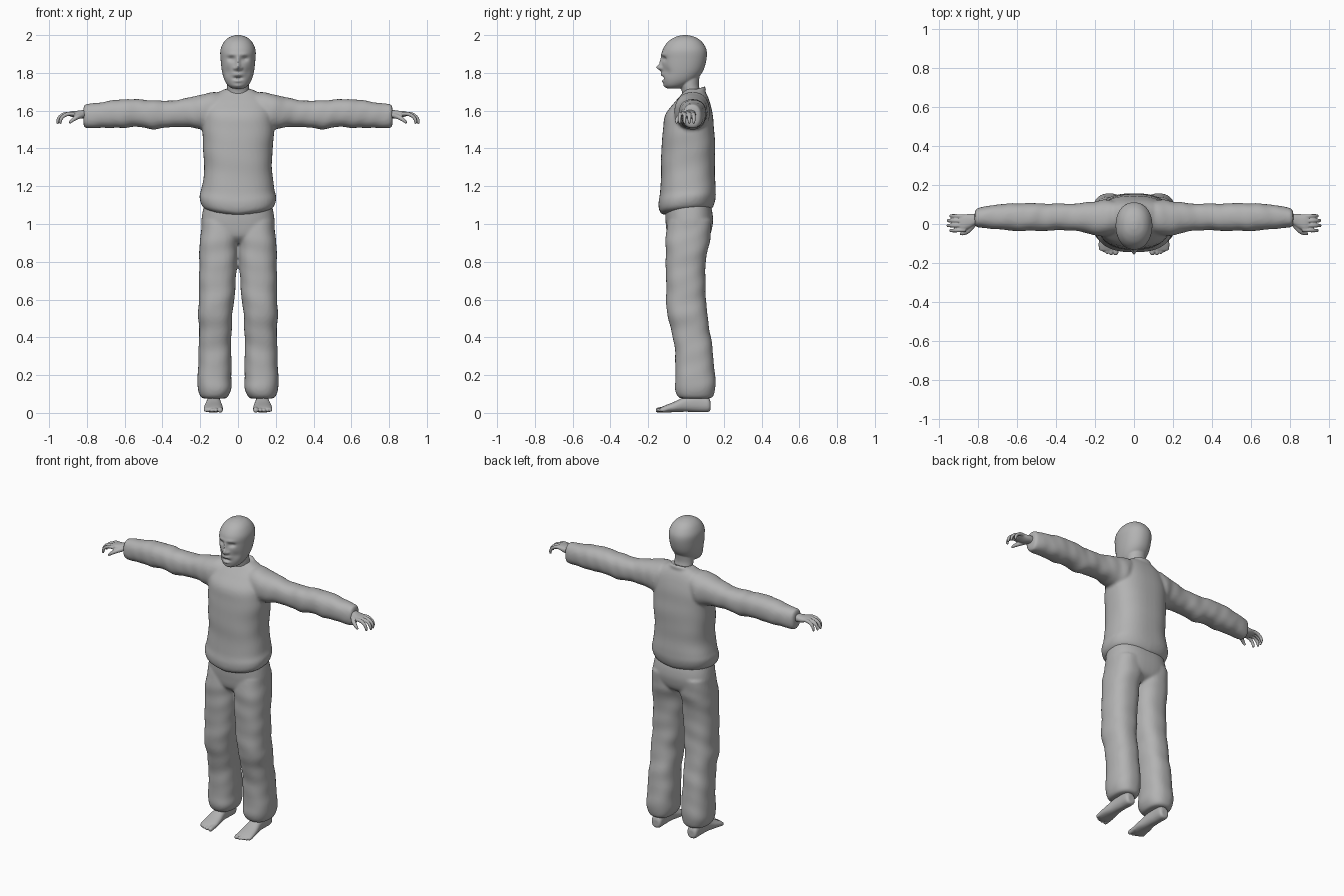
import bpy, bmesh, math
from mathutils import Vector

grey = bpy.data.materials.new("plain grey")
grey.diffuse_color = (0.45, 0.45, 0.45, 1)


def skin(bm, rings):
    """Bridge rings of points into a closed tube."""
    rows = [[bm.verts.new(p) for p in ring] for ring in rings]
    n = len(rows[0])
    for r0, r1 in zip(rows, rows[1:]):
        for i in range(n):
            j = (i + 1) % n
            bm.faces.new((r0[i], r0[j], r1[j], r1[i]))
    bm.faces.new(rows[0][::-1])
    bm.faces.new(rows[-1])


def spline(keys, steps):
    """Catmull-Rom interpolation of rows of numbers."""
    out = []
    for i in range(len(keys) - 1):
        a, b = keys[max(i - 1, 0)], keys[i]
        c, d = keys[i + 1], keys[min(i + 2, len(keys) - 1)]
        for s in range(steps):
            t = s / steps
            out.append([0.5 * (2*q + (r - p)*t + (2*p - 5*q + 4*r - w)*t*t
                               + (3*q - p - 3*r + w)*t**3)
                        for p, q, r, w in zip(a, b, c, d)])
    return out + [list(keys[-1])]


def loft(bm, axis, keys, power=2.3, seg=48, steps=7, fold=0.0, freq=40):
    """Rows are (position along axis, a0, a1, b0, b1): rounded sections."""
    rings = []
    for t, a0, a1, b0, b1 in spline(keys, steps):
        ring = []
        for i in range(seg):
            g = 2 * math.pi * i / seg
            c, s = math.cos(g), math.sin(g)
            k = 1 + fold * (math.sin(t*freq + 2*c + s) + 0.6*math.sin(t*freq*1.7 - 3*s + c))
            a = (a0 + a1)/2 + k*(a1 - a0)/2 * math.copysign(abs(c)**(2/power), c)
            b = (b0 + b1)/2 + k*(b1 - b0)/2 * math.copysign(abs(s)**(2/power), s)
            ring.append({'x': (t, a, b), 'y': (a, t, b), 'z': (a, b, t)}[axis])
        rings.append(ring)
    skin(bm, rings)


def tube(bm, path, seg=12):
    """Path rows are (x, y, z, radius)."""
    rows = spline(path, 5)
    pts = [Vector(r[:3]) for r in rows]
    rings = []
    for i, p in enumerate(pts):
        d = pts[min(i + 1, len(pts) - 1)] - pts[max(i - 1, 0)]
        q = d.to_track_quat('Z', 'Y')
        rings.append([p + q @ Vector((math.cos(g), math.sin(g), 0)) * rows[i][3]
                      for g in (2*math.pi*k/seg for k in range(seg))])
    skin(bm, rings)


def mirror(bm):
    dup = bmesh.ops.duplicate(bm, geom=bm.verts[:] + bm.edges[:] + bm.faces[:])
    for v in dup['geom']:
        if isinstance(v, bmesh.types.BMVert):
            v.co.x = -v.co.x


def finish(bm, name, voxel, smooth):
    """Fuse the overlapping volumes into one soft surface."""
    bmesh.ops.recalc_face_normals(bm, faces=bm.faces[:])
    me = bpy.data.meshes.new(name)
    bm.to_mesh(me)
    bm.free()
    me.materials.append(grey)
    for p in me.polygons:
        p.use_smooth = True
    ob = bpy.data.objects.new(name, me)
    bpy.context.collection.objects.link(ob)
    m = ob.modifiers.new("fuse", 'REMESH')
    m.mode = 'VOXEL'
    m.voxel_size = voxel
    m.use_smooth_shade = True
    m = ob.modifiers.new("soften", 'SMOOTH')
    m.factor, m.iterations = 0.5, smooth


# Sweater: sleeves, then body and collar
bm = bmesh.new()
loft(bm, 'x', [(.06, -.03, .10, 1.56, 1.70), (.14, -.06, .125, 1.50, 1.695),
               (.21, -.055, .115, 1.505, 1.682), (.30, -.035, .105, 1.515, 1.66),
               (.38, -.032, .105, 1.51, 1.652), (.45, -.035, .105, 1.502, 1.655),
               (.54, -.035, .107, 1.515, 1.66), (.62, -.035, .106, 1.508, 1.66),
               (.72, -.025, .098, 1.51, 1.645), (.785, -.02, .085, 1.505, 1.637),
               (.81, -.015, .078, 1.51, 1.632), (.818, -.005, .065, 1.525, 1.615)],
     fold=.018, freq=48)
mirror(bm)
loft(bm, 'z', [(1.065, -.155, .155, -.115, .115), (1.085, -.19, .19, -.138, .14),
               (1.13, -.203, .203, -.145, .157), (1.18, -.193, .193, -.137, .158),
               (1.28, -.18, .18, -.132, .152), (1.40, -.184, .184, -.13, .155),
               (1.50, -.19, .19, -.122, .148), (1.58, -.186, .186, -.108, .142),
               (1.64, -.172, .172, -.065, .128), (1.685, -.125, .125, -.025, .11),
               (1.715, -.07, .07, .0, .09)], power=2.5, fold=.006, freq=30)
tube(bm, [(.072*math.cos(g), .038 + .058*math.sin(g), 1.695 + .022*math.sin(g), .012)
          for g in (2*math.pi*k/16 for k in range(17))])
for v in bm.verts:  # hem dips at the front centre
    if v.co.z < 1.25 and abs(v.co.x) < .25:
        f = min(1, (1.25 - v.co.z) / .12)
        v.co.z += f * (.08*v.co.y + .1*(abs(v.co.x) - .1))
finish(bm, "sweater", .009, 4)

# Trousers: legs, then hips
bm = bmesh.new()
loft(bm, 'z', [(.075, .075, .175, -.01, .11), (.085, .055, .198, -.04, .142),
               (.13, .036, .212, -.06, .156), (.20, .034, .213, -.055, .153),
               (.34, .036, .208, -.06, .14), (.44, .034, .206, -.078, .125),
               (.52, .03, .211, -.10, .113), (.60, .02, .208, -.104, .106),
               (.75, .008, .206, -.106, .102), (.86, .003, .204, -.108, .114),
               (.93, -.004, .20, -.107, .13), (1.02, -.005, .19, -.095, .135)],
     power=2.4, fold=.013, freq=36)
mirror(bm)
loft(bm, 'z', [(.90, -.12, .12, -.06, .07), (.935, -.185, .185, -.096, .122),
               (1.0, -.194, .194, -.107, .142), (1.06, -.188, .188, -.11, .14),
               (1.12, -.175, .175, -.11, .125)], power=2.5)
finish(bm, "trousers", .008, 4)

# Head with neck
bm = bmesh.new()
loft(bm, 'z', [(1.718, -.032, .032, -.10, -.03), (1.735, -.055, .055, -.115, .01),
               (1.765, -.073, .073, -.122, .055), (1.81, -.085, .085, -.126, .09),
               (1.87, -.092, .092, -.127, .108), (1.92, -.093, .093, -.124, .109),
               (1.96, -.077, .077, -.10, .088), (1.985, -.053, .053, -.067, .058),
               (1.997, -.024, .024, -.034, .024), (2.0, -.008, .008, -.012, .004)],
     power=2.15, seg=112, steps=10)
# face relief: x, z, width, height, depth
relief = [(0, 1.828, .013, .016, -.030), (0, 1.862, .010, .028, -.012),
          (.036, 1.874, .018, .012, .014), (.03, 1.898, .03, .010, -.006),
          (0, 1.792, .028, .009, -.010), (0, 1.772, .020, .006, .018),
          (0, 1.756, .020, .007, -.008), (0, 1.730, .026, .011, -.006),
          (.055, 1.805, .020, .024, .008), (.018, 1.824, .008, .008, -.010)]
for v in bm.verts:
    if v.co.y < -.03:
        x, z = abs(v.co.x), v.co.z
        v.co.y += sum(d * math.exp(-((x - a)/w)**2 - ((z - b)/h)**2)
                      for a, b, w, h, d in relief)
loft(bm, 'z', [(1.62, -.07, .07, -.015, .085), (1.69, -.06, .06, -.02, .078),
               (1.74, -.058, .058, -.032, .068), (1.80, -.058, .058, -.04, .075)], power=2)
finish(bm, "head", .0045, 2)

# Hands: wrist and palm, bent fingers, thumb
bm = bmesh.new()
loft(bm, 'x', [(.74, -.005, .055, 1.55, 1.605), (.81, -.005, .052, 1.557, 1.604),
               (.845, -.022, .052, 1.558, 1.6), (.875, -.034, .048, 1.566, 1.598),
               (.895, -.03, .044, 1.572, 1.594)], seg=32)
for y, reach in ((-.030, -.008), (-.007, .006), (.016, .004), (.037, -.008)):
    tube(bm, [(.865, y, 1.583, .0105), (.91 + reach, y*1.08, 1.582, .0105),
              (.938 + reach, y*1.12, 1.566, .0095), (.949 + reach, y*1.12, 1.544, .0085),
              (.948 + reach, y*1.1, 1.53, .005)])
tube(bm, [(.825, -.003, 1.575, .015), (.85, -.034, 1.566, .0125),
          (.875, -.048, 1.551, .0105), (.893, -.05, 1.534, .006)])
mirror(bm)
finish(bm, "hands", .004, 2)

# Feet: sole and instep, ankle, toes
bm = bmesh.new()
loft(bm, 'y', [(.13, .105, .15, .015, .06), (.115, .094, .162, .004, .085),
               (.06, .093, .164, .004, .10), (.0, .09, .168, .006, .088),
               (-.06, .082, .178, .004, .06), (-.11, .08, .182, .002, .04),
               (-.135, .088, .178, .004, .028)], seg=32)
loft(bm, 'z', [(.03, .098, .16, .025, .12), (.10, .096, .162, .02, .115),
               (.20, .09, .168, .02, .12)], seg=32)
for i, (x, r, tip) in enumerate([(.094, .0145, -.158), (.118, .011, -.158), (.138, .0105, -.152),
                                 (.156, .010, -.143), (.172, .0095, -.132)]):
    tube(bm, [(x, -.095, .022, r), (x, tip + .018, .016, r), (x, tip + .004, .013, r*.85),
              (x, tip - .002, .012, r*.4)])
mirror(bm)
finish(bm, "feet", .0045, 2)
